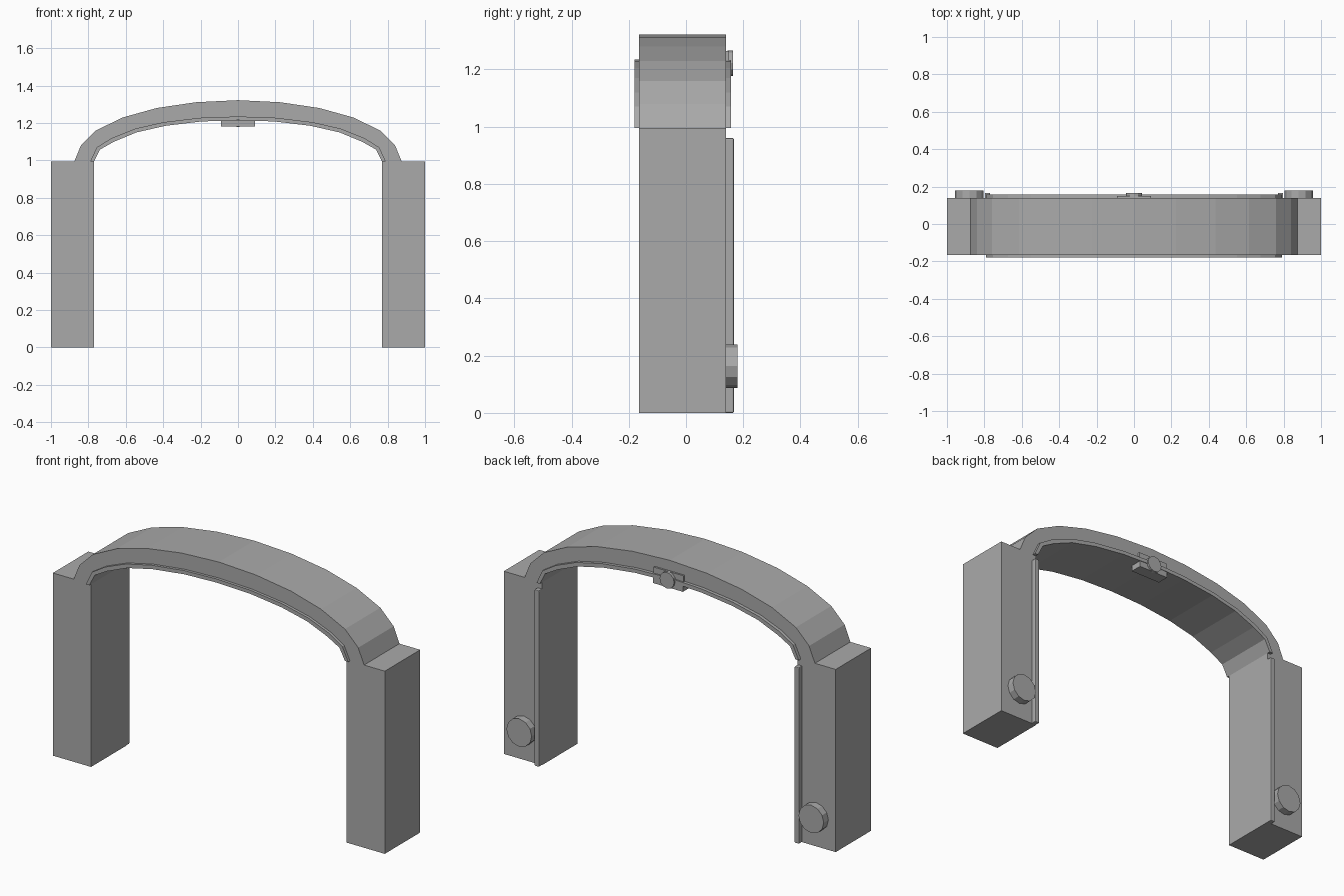
import bpy
import bmesh
from math import pi
from mathutils import Matrix, Vector

cube = bpy.data.objects.get("Cube")
if cube:
    bpy.data.objects.remove(cube, do_unlink=True)

grey = bpy.data.materials.new("plain_grey")
grey.use_nodes = True
grey.diffuse_color = (0.4, 0.4, 0.4, 1)
grey.node_tree.nodes["Principled BSDF"].inputs["Base Color"].default_value = grey.diffuse_color


def finish(name, bm):
    bmesh.ops.recalc_face_normals(bm, faces=bm.faces)
    mesh = bpy.data.meshes.new(name)
    bm.to_mesh(mesh)
    bm.free()
    mesh.materials.append(grey)
    obj = bpy.data.objects.new(name, mesh)
    bpy.context.collection.objects.link(obj)
    return obj


def box(name, low, high, bevel=0):
    low, high = Vector(low), Vector(high)
    bm = bmesh.new()
    bmesh.ops.create_cube(bm, size=1)
    bmesh.ops.scale(bm, vec=high - low, verts=bm.verts)
    bmesh.ops.translate(bm, vec=(low + high) / 2, verts=bm.verts)
    obj = finish(name, bm)
    if bevel:
        mod = obj.modifiers.new("soft_edges", "BEVEL")
        mod.width = bevel
        mod.segments = 2
    return obj


def disc(name, x, z, radius, back, front, sides):
    # Short cylinder lying along the depth axis
    bm = bmesh.new()
    bmesh.ops.create_cone(bm, cap_ends=True, segments=sides, radius1=radius,
                          radius2=radius, depth=front - back)
    bmesh.ops.rotate(bm, matrix=Matrix.Rotation(pi / 2, 3, "X"), verts=bm.verts)
    bmesh.ops.translate(bm, vec=(x, (back + front) / 2, z), verts=bm.verts)
    return finish(name, bm)


def mirrored(half):
    # Left half ends at the crown, which is shared
    return half + [(-x, z) for x, z in reversed(half[:-1])]


def arch(name, outer, inner, front, back):
    # Band between two curves, extruded through the depth
    outer, inner = mirrored(outer), mirrored(inner)
    bm = bmesh.new()
    rings = []
    for (ox, oz), (ix, iz) in zip(outer, inner):
        rings.append([bm.verts.new(p) for p in (
            (ox, front, oz), (ox, back, oz), (ix, back, iz), (ix, front, iz))])
    for a, b in zip(rings, rings[1:]):
        for i in range(4):
            j = (i + 1) % 4
            bm.faces.new((a[i], a[j], b[j], b[i]))
    bm.faces.new(rings[0])
    bm.faces.new(rings[-1])
    return finish(name, bm)


# Overhead arch and its thin liner
crown = [(-0.875, 0.995), (-0.84, 1.08), (-0.76, 1.16), (-0.615, 1.23),
         (-0.435, 1.28), (-0.225, 1.311), (0, 1.322)]
middle = [(-0.79, 0.995), (-0.755, 1.07), (-0.675, 1.12), (-0.55, 1.17),
          (-0.395, 1.205), (-0.2, 1.228), (0, 1.235)]
lower = [(-0.77, 0.995), (-0.738, 1.058), (-0.663, 1.1), (-0.542, 1.15),
         (-0.388, 1.185), (-0.198, 1.208), (0, 1.215)]
arch("arch", crown, middle, -0.165, 0.14)
arch("arch_liner", middle, lower, -0.18, 0.158)

# Pillars with rear edge strips and knobs
for side, s in (("left", 1), ("right", -1)):
    def span(a, b):
        return sorted((s * a, s * b))
    x0, x1 = span(0.77, 1.0)
    box(side + "_pillar", (x0, -0.165, 0), (x1, 0.14, 0.995))
    x0, x1 = span(0.77, 0.797)
    box(side + "_edge_strip", (x0, 0.135, 0), (x1, 0.167, 0.96), 0.004)
    disc(side + "_knob", s * 0.88, 0.163, 0.076, 0.135, 0.18, 12)

# Clip at the rear of the crown
box("clip_lower_block", (-0.09, 0.09, 1.18), (0.09, 0.155, 1.213))
box("clip_upper_plate", (-0.09, 0.135, 1.232), (0.09, 0.15, 1.265))
disc("clip_button", 0, 1.222, 0.044, 0.145, 0.165, 12)
